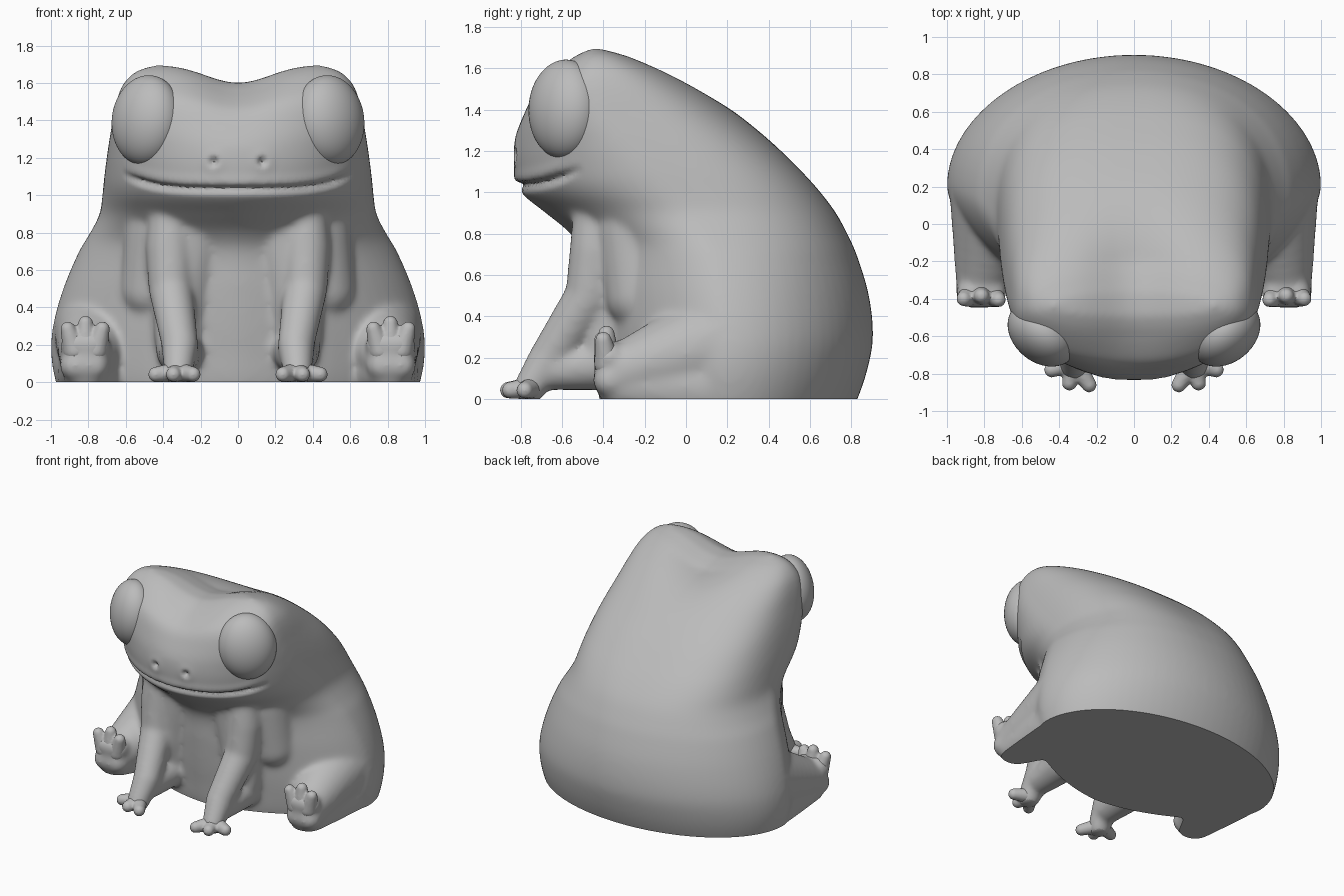
import bpy, bmesh, math
from mathutils import Matrix, Vector

cube = bpy.data.objects.get("Cube")
if cube:
    bpy.data.objects.remove(cube, do_unlink=True)

SKIN = (0.5, 0.5, 0.5, 1)
skin = bpy.data.materials.new("grey_skin")
skin.use_nodes = True
skin.diffuse_color = SKIN
for node in skin.node_tree.nodes:
    if node.type == 'BSDF_PRINCIPLED':
        node.inputs["Base Color"].default_value = SKIN


def add_object(name, bm):
    mesh = bpy.data.meshes.new(name)
    bm.to_mesh(mesh)
    bm.free()
    obj = bpy.data.objects.new(name, mesh)
    bpy.context.collection.objects.link(obj)
    mesh.materials.append(skin)
    return obj


def shade(obj):
    bpy.ops.object.select_all(action='DESELECT')
    obj.select_set(True)
    bpy.context.view_layer.objects.active = obj
    bpy.ops.object.shade_smooth_by_angle(angle=math.radians(50))


def clamp(value):
    return min(max(value, 0), 1)


def limb(bm, *points, steps=8):
    """Mirrored chain of balls through (x, y, z, radius) points."""
    for a, b in zip(points, points[1:]):
        for i in range(steps + 1):
            p = Vector(a).lerp(Vector(b), i / steps)
            for side in (1, -1):
                place = Matrix.Translation((side * p[0], p[1], p[2]))
                bmesh.ops.create_icosphere(bm, subdivisions=3, radius=p[3], matrix=place)


def fuse(name, bm, voxel, iterations, sculpt=None):
    """Merge overlapping volumes into one skin, smooth it and cut it flat at the ground."""
    obj = add_object(name, bm)
    remesh = obj.modifiers.new("Remesh", 'REMESH')
    remesh.mode = 'VOXEL'
    remesh.voxel_size = voxel
    smooth = obj.modifiers.new("Smooth", 'SMOOTH')
    smooth.factor = 0.5
    smooth.iterations = iterations
    depsgraph = bpy.context.evaluated_depsgraph_get()
    merged = bpy.data.meshes.new_from_object(obj.evaluated_get(depsgraph))
    obj.modifiers.clear()
    bm = bmesh.new()
    bm.from_mesh(merged)
    bpy.data.meshes.remove(merged)
    if sculpt:
        sculpt(bm)
    bmesh.ops.bisect_plane(bm, geom=bm.verts[:] + bm.edges[:] + bm.faces[:],
                           plane_co=(0, 0, 0), plane_no=(0, 0, 1), clear_inner=True)
    rim = [e for e in bm.edges if e.is_boundary]
    if rim:
        bmesh.ops.holes_fill(bm, edges=rim, sides=0)
    bmesh.ops.recalc_face_normals(bm, faces=bm.faces[:])
    bm.to_mesh(obj.data)
    bm.free()
    shade(obj)


# Torso and head: height, half width, front y, back y, widest y, back squareness
SECTIONS = [
    (-.12, .93, -.38, .77, .2, 2), (0, .975, -.42, .83, .2, 2),
    (.15, 1, -.44, .88, .2, 2), (.3, .99, -.46, .905, .2, 2),
    (.5, .935, -.48, .885, .18, 2.03), (.7, .85, -.5, .825, .14, 2.15),
    (.8, .79, -.56, .78, .09, 2.3), (.9, .74, -.68, .725, .03, 2.48),
    (1, .725, -.8, .65, -.06, 2.68), (1.1, .715, -.83, .56, -.16, 2.85),
    (1.25, .695, -.83, .405, -.29, 2.95), (1.4, .67, -.79, .22, -.38, 2.8),
    (1.52, .645, -.74, .05, -.41, 2.6), (1.6, .61, -.66, -.09, -.42, 2.5),
    (1.665, .54, -.57, -.24, -.43, 2.4), (1.7, .44, -.49, -.37, -.44, 2.2),
]


def smooth_sections(keys, steps):
    """Hermite interpolation between section rows."""
    keys = [Vector(k) for k in keys]
    last = len(keys) - 1

    def slope(i):
        a, b = keys[max(i - 1, 0)], keys[min(i + 1, last)]
        return (b - a) / (b[0] - a[0])
    for i in range(last):
        a, b = keys[i], keys[i + 1]
        h = b[0] - a[0]
        for s in range(steps):
            t = s / steps
            u = t * t * (3 - 2 * t)
            yield (a * (1 - u) + b * u + slope(i) * h * t * (1 - t) ** 2
                   - slope(i + 1) * h * t * t * (1 - t))
    yield keys[last]


def power(value, exponent):
    return math.copysign(abs(value) ** exponent, value)


def add_torso(bm, sides=72):
    rings = []
    for z, w, front, back, mid, square in smooth_sections(SECTIONS, 5):
        front_square = 1.65 + 0.35 * clamp((z - 0.75) / 0.3) + 0.35 * clamp((z - 1.25) / 0.3)
        ring = []
        for i in range(sides):
            a = math.tau * i / sides
            c, s = math.cos(a), math.sin(a)
            n = square if s > 0 else front_square
            depth = back - mid if s > 0 else mid - front
            x, y = w * power(c, 2 / n), mid + depth * power(s, 2 / n)
            # dip between the brow ridges, fading out along the back
            dip = 0.1 * clamp((z - 1.25) / 0.4) * clamp((0.25 - y) / 0.45)
            ring.append(bm.verts.new((x, y, z - dip * math.exp(-(x / 0.24) ** 2))))
        rings.append(ring)
    for low, high in zip(rings, rings[1:]):
        for i in range(sides):
            j = (i + 1) % sides
            bm.faces.new((low[i], low[j], high[j], high[i]))
    bm.faces.new(rings[0][::-1])
    # close the crown in strips so that the dip is kept
    top = rings[-1]
    for i in range(sides // 2):
        a, b = top[i], top[i + 1]
        c, d = top[(sides - i - 1) % sides], top[(sides - i) % sides]
        corners = list(dict.fromkeys((a, b, c, d)))
        if len(corners) > 2:
            bm.faces.new(corners)
    bmesh.ops.recalc_face_normals(bm, faces=bm.faces[:])


def carve_face(bm):
    """Press in the mouth line and nostrils, and swell the lips."""
    bm.normal_update()
    moves = []
    for v in bm.verts:
        x, y, z = abs(v.co.x), v.co.y, v.co.z
        if y > -0.35 or not 0.9 < z < 1.3:
            continue
        fade = clamp((0.62 - x) / 0.1)
        gap = z - (1.028 + 0.6 * x ** 4)
        push = fade * (0.006 * math.exp(-((gap - 0.045) / 0.03) ** 2)
                       - 0.03 * math.exp(-(gap / 0.018) ** 2))
        nostril = math.hypot(x - 0.13, z - 1.18)
        push += 0.01 * math.exp(-(nostril / 0.05) ** 2)
        push -= 0.045 * math.exp(-(nostril / 0.02) ** 2)
        moves.append((v, v.normal * push))
    for v, move in moves:
        v.co += move
    lips = [v for v, move in moves if move.length > 0.002]
    bmesh.ops.smooth_vert(bm, verts=lips, factor=0.5,
                          use_axis_x=True, use_axis_y=True, use_axis_z=True)


# Body with chest, shoulders, arms, legs and soles
body = bmesh.new()
add_torso(body)
limb(body, (.25, -.31, .84, .22), (.29, -.35, .55, .17), (.32, -.38, .25, .13))
limb(body, (.41, -.24, .82, .2), (.46, -.22, .5, .17))
limb(body, (.36, -.43, .86, .12), (.365, -.435, .72, .13), (.36, -.465, .5, .12),
     (.31, -.66, .2, .1), (.32, -.76, .05, .078))
limb(body, (.31, -.63, .14, .1), (.31, -.4, .17, .13))
limb(body, (.72, .18, .27, .27), (.81, -.3, .13, .145))
limb(body, (.73, .1, .06, .24), (.81, -.3, .06, .13))
limb(body, (.77, -.365, .09, .085), (.87, -.365, .09, .085))
limb(body, (.76, -.37, .2, .08), (.87, -.37, .2, .08))
fuse("body", body, 0.015, 22, carve_face)

# Front toes spread on the ground
front_toes = bmesh.new()
for x, y in ((.24, -.86), (.345, -.85), (.44, -.78)):
    limb(front_toes, (.32, -.74, .055, .055), (x, y, .042, .041))
fuse("front_toes", front_toes, 0.01, 4)

# Hind toes pointing up
hind_toes = bmesh.new()
for x, y, z in ((.725, -.405, .285), (.815, -.385, .315), (.91, -.4, .285)):
    limb(hind_toes, (.815 + (x - .815) * .6, -.38, .17, .065), (x, y, z, .04))
fuse("hind_toes", hind_toes, 0.01, 4)

# Bulging eyes
for name, side in (("left_eye", 1), ("right_eye", -1)):
    eye = bmesh.new()
    turn = Matrix.Rotation(-0.12 * side, 4, 'Y') @ Matrix.Rotation(0.7 * side, 4, 'Z')
    place = (Matrix.Translation((0.489 * side, -0.585, 1.4)) @ turn
             @ Matrix.Diagonal((0.205, 0.155, 0.242, 1)))
    bmesh.ops.create_uvsphere(eye, u_segments=48, v_segments=32, radius=1, matrix=place)
    shade(add_object(name, eye))
